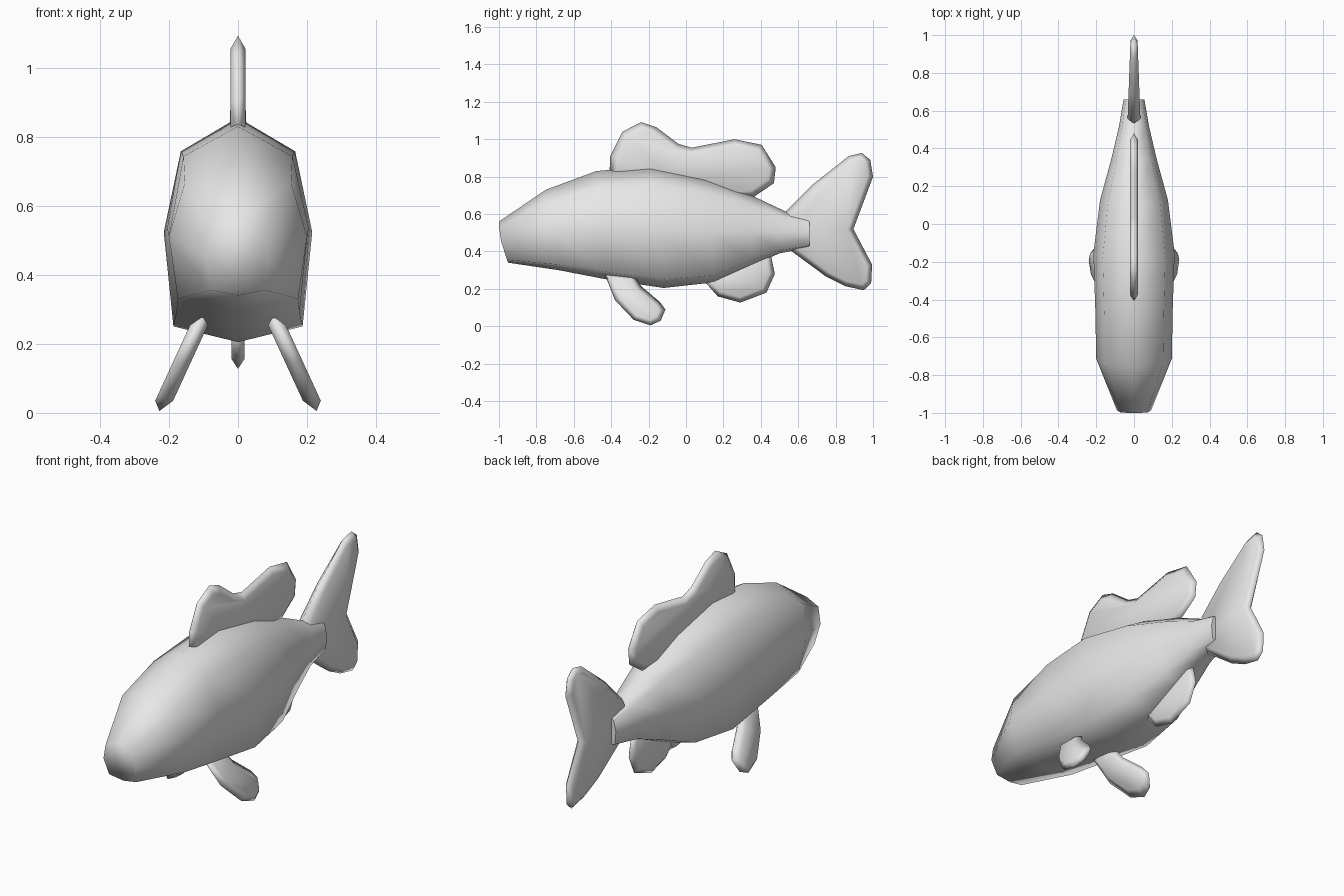
import bpy, bmesh, math
from mathutils import Vector

cube = bpy.data.objects.get("Cube")
if cube:
    bpy.data.objects.remove(cube, do_unlink=True)

grey = bpy.data.materials.new("plain grey")
grey.use_nodes = True
grey.diffuse_color = (0.8, 0.8, 0.8, 1)
grey.node_tree.nodes["Principled BSDF"].inputs["Base Color"].default_value = (0.8, 0.8, 0.8, 1)


def finish(name, bm):
    """Turn a bmesh into a smooth grey object."""
    bmesh.ops.recalc_face_normals(bm, faces=bm.faces[:])
    mesh = bpy.data.meshes.new(name)
    bm.to_mesh(mesh)
    bm.free()
    mesh.materials.append(grey)
    obj = bpy.data.objects.new(name, mesh)
    bpy.context.collection.objects.link(obj)
    return obj


def body():
    # Rings: y at top, y at bottom, z top, z bottom, half width
    rings = [(-1.0, -0.95, 0.56, 0.34, 0.09),
             (-0.75, -0.68, 0.73, 0.30, 0.20),
             (-0.48, -0.42, 0.83, 0.25, 0.205),
             (-0.19, -0.12, 0.855, 0.205, 0.215),
             (0.10, 0.15, 0.795, 0.235, 0.18),
             (0.34, 0.35, 0.705, 0.325, 0.12),
             (0.53, 0.50, 0.615, 0.39, 0.08),
             (0.65, 0.65, 0.58, 0.42, 0.055)]
    # Octagonal section: fraction of width, fraction of height
    half = [(0, 1), (0.77, 0.85), (1, 0.49), (0.87, 0.07), (0, 0)]
    section = half + [(-x, h) for x, h in half[3:0:-1]]
    bm = bmesh.new()
    loops = []
    for i, (yt, yb, zt, zb, w) in enumerate(rings):
        loop = []
        for x, h in section:
            k = (1 - h) ** 2 if i == 0 else 1 - h
            y = yt + (yb - yt) * k
            if i == len(rings) - 1 and 0 < h < 1:
                y += 0.01
            loop.append(bm.verts.new((x * w, y, zb + (zt - zb) * h)))
        loops.append(loop)
    n = len(section)
    for a, b in zip(loops, loops[1:]):
        for j in range(n):
            bm.faces.new((a[j], a[(j + 1) % n], b[(j + 1) % n], b[j]))
    bm.faces.new(loops[0])
    end = bm.faces.new(loops[-1])
    for f in bm.faces:
        f.smooth = f is not end
    finish("body", bm)


def shrink(points, d):
    """Move a closed outline inward by d, with limited mitres."""
    pts = [Vector(p) for p in points]
    n = len(pts)
    area = sum(pts[i].cross(pts[(i + 1) % n]) for i in range(n))
    s = 1 if area > 0 else -1
    out = []
    for i, p in enumerate(pts):
        e1 = (p - pts[i - 1]).normalized()
        e2 = (pts[(i + 1) % n] - p).normalized()
        n1, n2 = Vector((-e1.y, e1.x)) * s, Vector((-e2.y, e2.x)) * s
        m = (n1 + n2).normalized()
        out.append(p + m * d / max(m.dot(n1), 0.6))
    return out


def fin(name, outline, thick, inset, shift=lambda y, z: 0):
    """Flat fin in the yz plane with a rim tapering to a sharp edge."""
    inner = shrink(outline, inset)
    n = len(outline)
    bm = bmesh.new()
    rim = [bm.verts.new((shift(y, z), y, z)) for y, z in outline]
    for side in (-1, 1):
        face = [bm.verts.new((shift(y, z) + side * thick(y), y, z)) for y, z in inner]
        for j in range(n):
            k = (j + 1) % n
            bm.faces.new((rim[j], rim[k], face[k], face[j]))
        bm.faces.new(face)
    for f in bm.faces:
        f.smooth = True
    return finish(name, bm)


body()

# Two-lobed fin along the back
fin("back_fin",
    [(-0.41, 0.80), (-0.405, 0.91), (-0.34, 1.04), (-0.24, 1.092), (-0.16, 1.065),
     (-0.04, 0.975), (0.03, 0.955), (0.26, 1.0), (0.405, 0.97), (0.48, 0.85),
     (0.47, 0.765), (0.36, 0.69), (0.2, 0.68), (-0.1, 0.76)],
    lambda y: 0.022, 0.035)

# Fin under the rear belly
fin("belly_fin",
    [(0.09, 0.25), (0.17, 0.16), (0.29, 0.127), (0.43, 0.18), (0.475, 0.28),
     (0.45, 0.40), (0.3, 0.38), (0.15, 0.30)],
    lambda y: 0.019, 0.028)

# Forked tail, thinner toward the tips
fin("tail_fin",
    [(0.53, 0.61), (0.68, 0.76), (0.87, 0.91), (0.94, 0.927), (0.985, 0.89),
     (1.0, 0.80), (0.895, 0.52), (0.995, 0.33), (0.99, 0.23), (0.95, 0.193),
     (0.85, 0.215), (0.75, 0.265), (0.56, 0.405), (0.53, 0.5)],
    lambda y: 0.034 - 0.036 * (y - 0.55), 0.028)

# Pair of splayed lower fins
for side, word in ((1, "left"), (-1, "right")):
    fin(word + "_lower_fin",
        [(-0.435, 0.28), (-0.38, 0.14), (-0.28, 0.035), (-0.19, 0.005), (-0.135, 0.03),
         (-0.11, 0.09), (-0.14, 0.13), (-0.24, 0.215), (-0.28, 0.28)],
        lambda y: 0.026, 0.028,
        lambda y, z, s=side: s * (0.115 + (0.25 - z) * 0.46))
